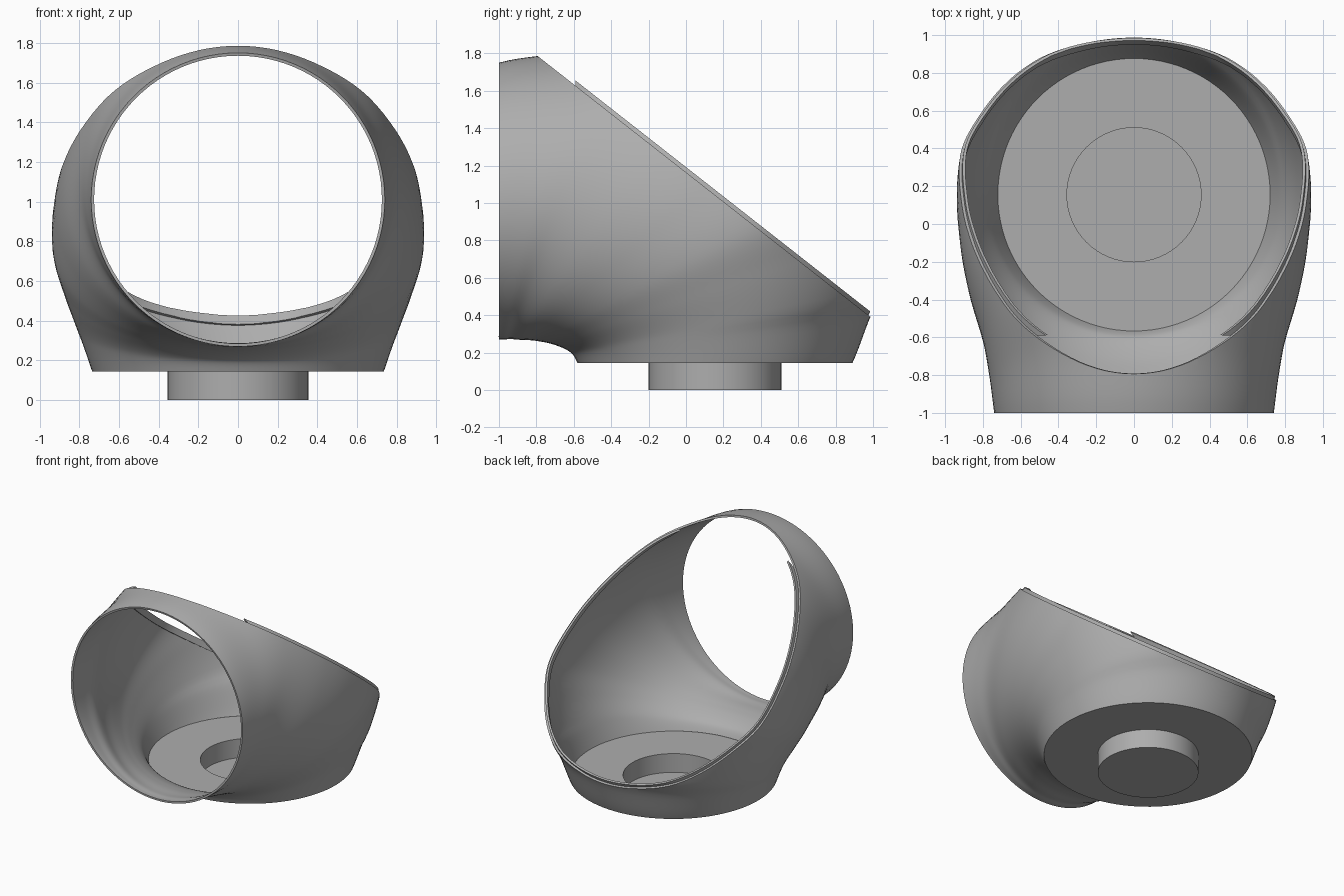
import bpy, bmesh, math
from mathutils import Vector

if "Cube" in bpy.data.objects:
    bpy.data.objects.remove(bpy.data.objects["Cube"])

grey = bpy.data.materials.new("plain grey")
grey.diffuse_color = (0.42, 0.42, 0.42, 1)
grey.use_nodes = True
grey.node_tree.nodes["Principled BSDF"].inputs["Base Color"].default_value = grey.diffuse_color

# Elbow sections fanned about the line y=-1, z=BASE:
# fan angle, inner reach, outer reach, half width
BASE, MID = 0.145, 0.155
TABLE = [(0, .42, 1.89, .735), (7, .395, 2.00, .785), (10, .375, 2.09, .81),
         (19, .305, 2.27, .88), (28, .245, 2.45, .935), (40, .19, 2.36, .925),
         (51, .16, 2.18, .885), (67, .138, 1.90, .80), (78, .128, 1.70, .765),
         (90, .125, 1.605, .74)]
# slanted cut of the hood
CUT_CO = Vector((0, -0.78, 1.775))
CUT_NO = Vector((0, 1.387, 1.77)).normalized()


def slope(i, k):
    a, b = TABLE[max(i - 1, 0)], TABLE[min(i + 1, len(TABLE) - 1)]
    return (b[k] - a[k]) / (b[0] - a[0])


def sample(p, k):
    """Smooth interpolation of one table column."""
    i = max(j for j in range(len(TABLE) - 1) if TABLE[j][0] <= p)
    a, b = TABLE[i], TABLE[i + 1]
    h = b[0] - a[0]
    t = (p - a[0]) / h
    return ((2*t**3 - 3*t**2 + 1) * a[k] + (t**3 - 2*t**2 + t) * h * slope(i, k)
            + (3*t**2 - 2*t**3) * b[k] + (t**3 - t**2) * h * slope(i + 1, k))


def loft(rings=64, sides=96):
    bm = bmesh.new()
    grid = []
    for i in range(rings + 1):
        p = 90 * (i / rings) ** 1.25
        rin, rout, w = (sample(p, k) for k in (1, 2, 3))
        c, a, f = (rin + rout) / 2, (rout - rin) / 2, math.radians(p)
        row = []
        for j in range(sides):
            t = math.tau * j / sides
            r = c - a * math.cos(t)
            row.append(bm.verts.new((w * math.sin(t), -1 + r * math.cos(f),
                                     BASE + r * math.sin(f))))
        grid.append(row)
    for i in range(rings):
        for j in range(sides):
            k = (j + 1) % sides
            bm.faces.new((grid[i][j], grid[i][k], grid[i + 1][k], grid[i + 1][j]))
    bm.normal_update()
    return bm


def trim(bm, co, no):
    """Remove everything on the side the normal points to."""
    bmesh.ops.bisect_plane(bm, geom=bm.verts[:] + bm.edges[:] + bm.faces[:],
                           dist=1e-5, plane_co=co, plane_no=no, clear_outer=True)


def finish(bm, name, thickness=0):
    me = bpy.data.meshes.new(name)
    bm.to_mesh(me)
    bm.free()
    me.materials.append(grey)
    ob = bpy.data.objects.new(name, me)
    bpy.context.collection.objects.link(ob)
    bpy.ops.object.select_all(action='DESELECT')
    ob.select_set(True)
    bpy.context.view_layer.objects.active = ob
    if thickness:
        m = ob.modifiers.new("shell", 'SOLIDIFY')
        m.thickness, m.offset = thickness, -1
        bpy.ops.object.modifier_apply(modifier=m.name)
    bpy.ops.object.shade_smooth_by_angle(angle=math.radians(35))
    return ob


# hood shell
bm = loft()
trim(bm, CUT_CO, CUT_NO)
finish(bm, "hood_shell", 0.015)

# raised lip inside the cut edge
bm = loft()
shift = [(v, v.normal.copy()) for v in bm.verts]
for v, n in shift:
    v.co -= n * 0.015
trim(bm, CUT_CO + CUT_NO * 0.022, CUT_NO)
trim(bm, CUT_CO - CUT_NO * 0.025, -CUT_NO)
trim(bm, Vector((0, -0.59, 0)), Vector((0, -1, 0)))
finish(bm, "rim_lip", 0.015)

# floor ring, socket wall and socket bottom as one turned profile
bm = bmesh.new()
N = 64
rows = [[bm.verts.new((r * math.cos(math.tau * j / N),
                       MID + r * math.sin(math.tau * j / N), z)) for j in range(N)]
        for r, z in ((.733, BASE + .001), (.355, BASE + .001), (.355, 0))]
for a, b in zip(rows, rows[1:]):
    for j in range(N):
        k = (j + 1) % N
        bm.faces.new((a[j], a[k], b[k], b[j]))
bm.faces.new(rows[-1])
finish(bm, "floor_and_socket")
